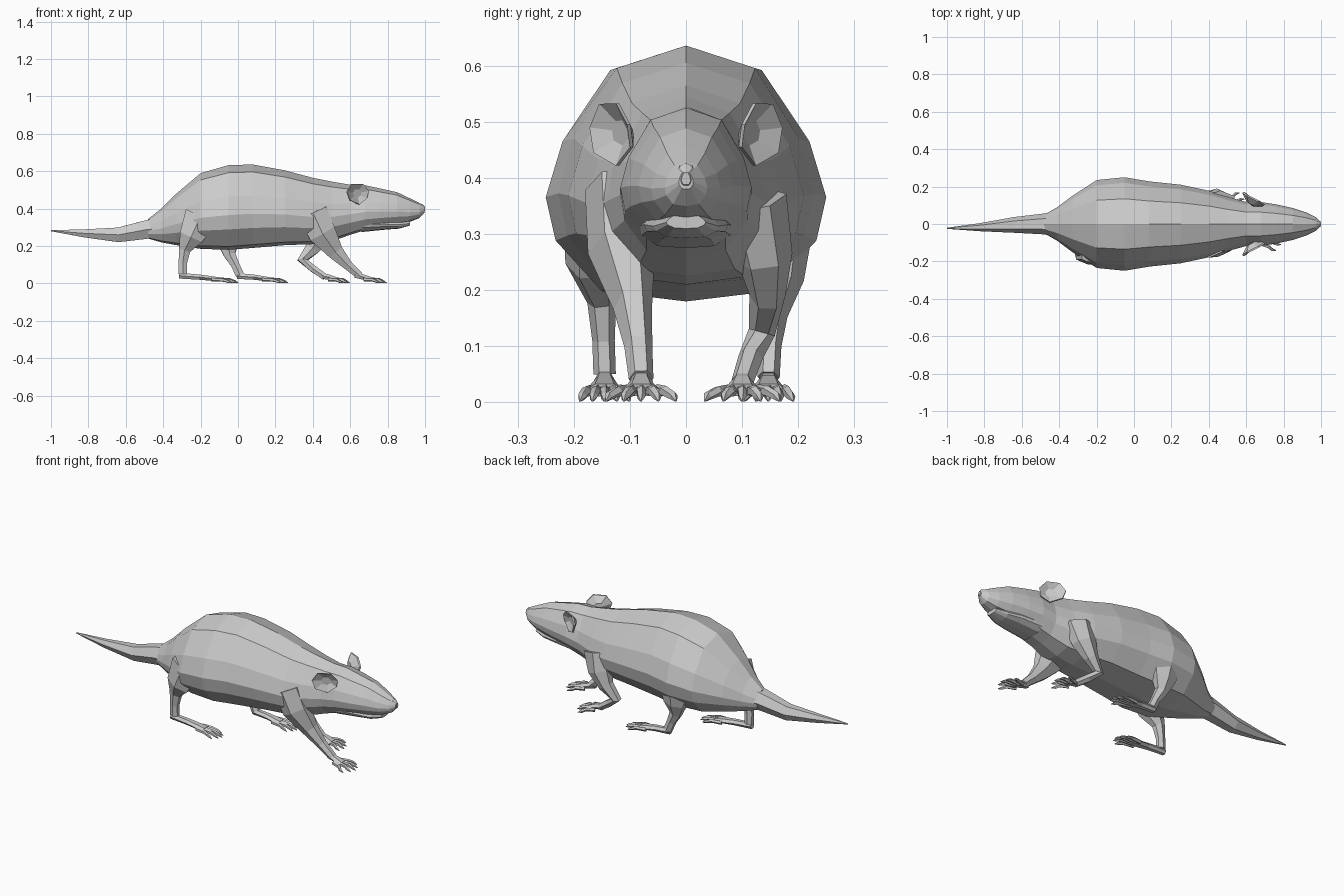
import bpy, bmesh
from math import sin, cos, pi
from mathutils import Vector


def make(name, rings):
    """Skin a list of equal-sized point rings and cap both ends."""
    bm = bmesh.new()
    rows = [[bm.verts.new(p) for p in r] for r in rings]
    n = len(rows[0])
    for a, b in zip(rows, rows[1:]):
        for i in range(n):
            j = (i + 1) % n
            bm.faces.new((a[i], a[j], b[j], b[i]))
    bm.faces.new(rows[0])
    bm.faces.new(rows[-1])
    bmesh.ops.recalc_face_normals(bm, faces=bm.faces)
    me = bpy.data.meshes.new(name)
    bm.to_mesh(me)
    bm.free()
    ob = bpy.data.objects.new(name, me)
    bpy.context.collection.objects.link(ob)
    return ob


# half cross-section: (share of half width, share of height)
HALF = [(0, 1), (.54, .91), (.88, .63), (1, .41), (.93, .24), (.6, .04), (0, 0)]
SECTION = HALF + [(-w, h) for w, h in HALF[-2:0:-1]]


def body_loft(name, stations):
    """Stations are (x, bottom z, top z, half width)."""
    return make(name, [[(x, w * a, b + (t - b) * h) for a, h in SECTION]
                       for x, b, t, w in stations])


def tube(name, path, sides=6):
    """Path entries are (x, y, z, radius in side plane, radius across)."""
    pts = [Vector(p[:3]) for p in path]
    rings = []
    for i, p in enumerate(path):
        t = (pts[min(i + 1, len(pts) - 1)] - pts[max(i - 1, 0)]).normalized()
        side = (Vector((0, 1, 0)) - t * t.y).normalized()
        up = t.cross(side)
        rings.append([pts[i] + side * p[4] * cos(2 * pi * k / sides)
                      + up * p[3] * sin(2 * pi * k / sides) for k in range(sides)])
    return make(name, rings)


# trunk and head
body_loft("body", [
    (-.48, .24, .345, .05), (-.41, .22, .40, .09), (-.33, .205, .48, .15),
    (-.2, .185, .59, .235), (-.05, .18, .633, .25), (.08, .19, .636, .228),
    (.25, .205, .605, .21), (.40, .21, .565, .178), (.50, .225, .545, .145),
    (.60, .26, .528, .118), (.68, .285, .525, .117), (.76, .30, .508, .105),
    (.85, .315, .488, .085), (.92, .33, .455, .062), (.97, .35, .43, .038),
    (.998, .38, .412, .013)])
body_loft("lower_jaw", [(.66, .275, .37, .085), (.78, .287, .36, .075),
                        (.86, .293, .345, .058), (.92, .31, .337, .035)])
body_loft("nose", [(.955, .375, .432, .022), (.985, .375, .425, .02), (1, .388, .41, .008)])

# tail
tube("tail", [(-.42, 0, .295, .065, .065), (-.49, 0, .288, .057, .055),
              (-.64, -.005, .26, .045, .042), (-.82, -.017, .268, .025, .022),
              (-1, -.023, .282, .003, .003)])

# ears: cupped shells, mirrored
RIM = [(.69, .10, .455), (.70, .105, .495), (.67, .125, .533), (.61, .155, .532),
       (.585, .172, .49), (.60, .165, .445), (.65, .125, .422)]
mid = sum((Vector(p) for p in RIM), Vector()) / len(RIM)
for s, side in ((1, "left"), (-1, "right")):
    def shift(k, d):
        return [((mid + (Vector(p) - mid) * k + Vector(d)) * 1) for p in RIM]
    layers = [shift(.35, (-.02, -.03, 0)), shift(1, (-.006, -.006, 0)),
              shift(1, (0, 0, 0)), shift(.4, (-.006, -.018, 0))]
    make(side + "_ear", [[(p.x, p.y * s, p.z) for p in r] for r in layers])

# legs, each with its own pose
LEGS = {
    "right_front_leg": [(.40, -.12, .38, .09, .06), (.45, -.115, .27, .085, .06),
                        (.52, -.095, .17, .05, .035), (.585, -.085, .10, .03, .025),
                        (.65, -.08, .042, .022, .022)],
    "left_front_leg": [(.46, .12, .36, .09, .06), (.44, .14, .26, .07, .05),
                       (.40, .145, .19, .045, .032), (.345, .135, .125, .03, .024),
                       (.40, .115, .08, .022, .022), (.465, .10, .035, .02, .02)],
    "right_hind_leg": [(-.20, -.16, .36, .10, .06), (-.25, -.165, .25, .075, .05),
                       (-.285, -.15, .18, .036, .026), (-.295, -.147, .11, .026, .02),
                       (-.295, -.145, .05, .026, .02)],
    "left_hind_leg": [(-.06, .17, .33, .10, .06), (-.05, .165, .22, .07, .045),
                      (-.045, .155, .155, .036, .026), (-.015, .15, .10, .026, .02),
                      (.01, .147, .045, .026, .02)],
}
for name, path in LEGS.items():
    tube(name, path)

# feet: (heel x, heel y, heel z, ball x, toe tip x, toe spread)
FEET = {
    "right_front": (.625, -.08, .047, .715, .795, .058),
    "left_front": (.45, .10, .04, .525, .598, .062),
    "right_hind": (-.315, -.145, .042, -.10, .002, .04),
    "left_hind": (-.005, .147, .04, .17, .268, .04),
}
for name, (hx, hy, hz, bx, tx, spread) in FEET.items():
    tube(name + "_foot", [(hx, hy, hz, .018, .017), ((hx + bx) / 2, hy, .034, .016, .022),
                          (bx, hy, .022, .013, .034)])
    for i in range(5):
        k = (i - 2) / 2
        # outer toes start further back and end shorter
        back = .035 * k * k
        y0, y1 = hy + k * .026, hy + k * spread
        tube(f"{name}_toe_{i + 1}", [
            (bx - .02 - back * .6, y0, .022, .011, .010),
            ((bx + tx) / 2 - back, (y0 + y1) / 2, .02, .010, .009),
            (tx - .02 - back, y1, .011, .008, .008),
            (tx - back, y1 + k * .004, .003, .002, .002)], 5)
